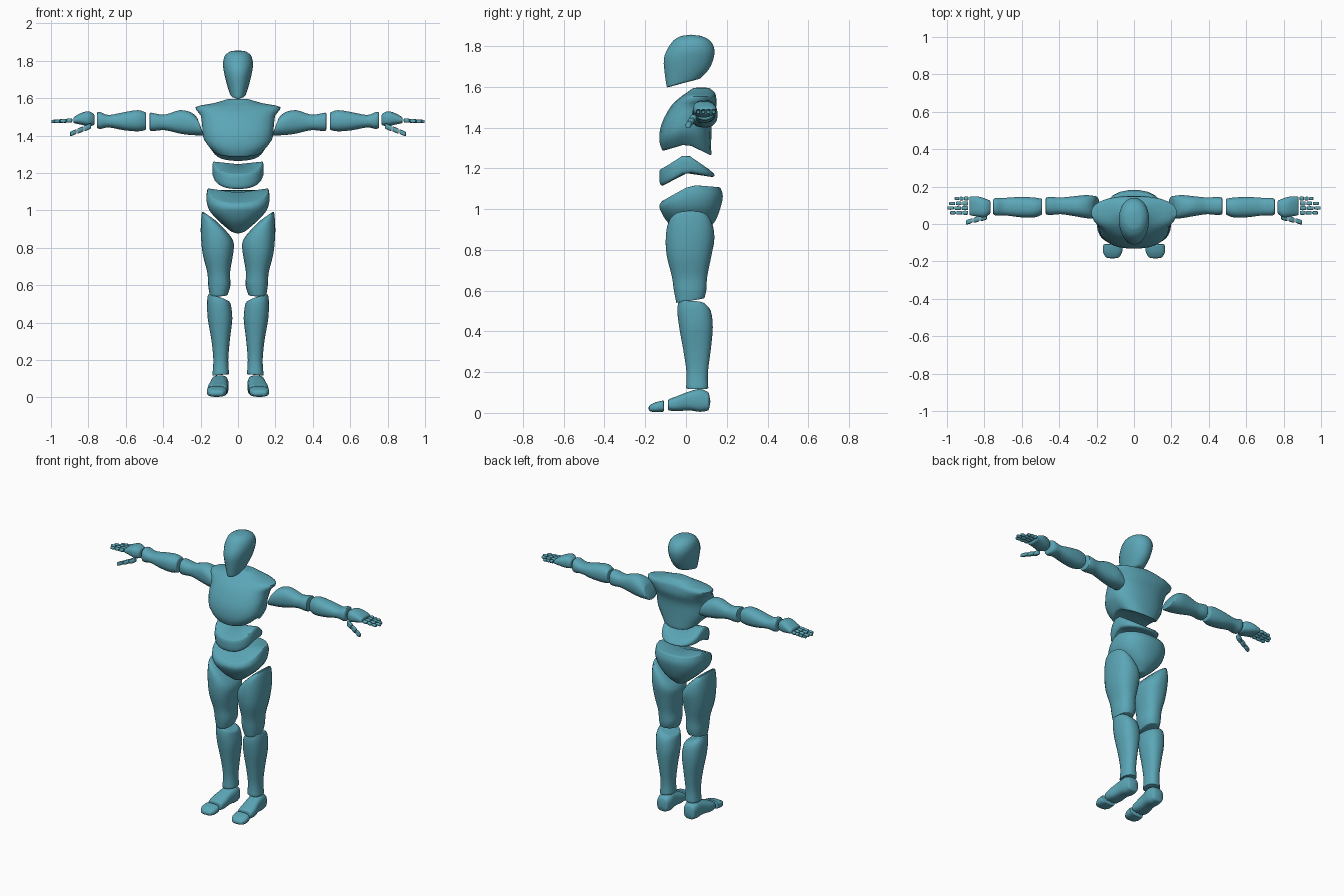
import bpy
import bmesh
import math

cube = bpy.data.objects.get("Cube")
if cube:
    bpy.data.objects.remove(cube, do_unlink=True)

teal = bpy.data.materials.new("teal")
teal.use_nodes = True
teal.diffuse_color = (0.105, 0.38, 0.47, 1)
teal.node_tree.nodes["Principled BSDF"].inputs["Base Color"].default_value = teal.diffuse_color

# How section coordinates (a, b) and length l map to x, y, z
AXES = {
    "z": lambda a, b, l: (a, b, l),
    "x": lambda a, b, l: (l, b, a),
    "y": lambda a, b, l: (a, l, b),
}


def signed_power(value, power):
    return math.copysign(abs(value) ** power, value)


def smooth_rows(rows, steps):
    """Catmull-Rom interpolation between section rows."""
    rows = [tuple(r) + (0,) * (8 - len(r)) for r in rows]
    out = []
    for i in range(len(rows) - 1):
        p, q = rows[i], rows[i + 1]
        before, after = rows[max(i - 1, 0)], rows[min(i + 2, len(rows) - 1)]
        for k in range(steps):
            t = k / steps
            out.append([
                b + t / 2 * (c - a + t * (2 * a - 5 * b + 4 * c - d + t * (3 * (b - c) + d - a)))
                for a, b, c, d in zip(before, p, q, after)])
    return out + [rows[-1]]


def loft(name, rows, axis="z", side=1, power=0.85, bulge=(0, 0), sides=24, steps=3, edge=0.006):
    """Rows: a min, a max, b min, b max, length, tilt along a, shift at b min, shift at b max."""
    place = AXES[axis]
    bm = bmesh.new()
    rings = []
    for a0, a1, b0, b1, l, tilt, low, high in smooth_rows(rows, steps):
        ring = []
        for k in range(sides):
            angle = math.tau * (k + 0.5) / sides
            u = signed_power(math.cos(angle), power)
            v = signed_power(math.sin(angle), power)
            x, y, z = place((a0 + a1 + u * (a1 - a0)) / 2, (b0 + b1 + v * (b1 - b0)) / 2,
                            l + tilt * u + abs(v) * (low if v < 0 else high))
            ring.append(bm.verts.new((x * side, y, z)))
        rings.append(ring)
    for r, s in zip(rings, rings[1:]):
        for k in range(sides):
            j = (k + 1) % sides
            bm.faces.new((r[k], r[j], s[j], s[k]))
    # Capped ends with a rounded rim
    rim = []
    for ring, push in ((rings[0], bulge[0]), (rings[-1], bulge[1])):
        centre = sum((v.co for v in ring), ring[0].co * 0) / sides
        offset = place(0, 0, push)
        middle = bm.verts.new([c + o * (side if i == 0 else 1)
                               for i, (c, o) in enumerate(zip(centre, offset))])
        for k in range(sides):
            pair = ring[k], ring[(k + 1) % sides]
            bm.faces.new((*pair, middle))
            rim.append(bm.edges.get(pair))
    bmesh.ops.recalc_face_normals(bm, faces=bm.faces)
    bmesh.ops.bevel(bm, geom=rim, offset=edge, segments=2, profile=0.5,
                    affect="EDGES", clamp_overlap=True)
    for face in bm.faces:
        face.smooth = True
    mesh = bpy.data.meshes.new(name)
    bm.to_mesh(mesh)
    bm.free()
    mesh.materials.append(teal)
    mesh.set_sharp_from_angle(angle=math.radians(40))
    obj = bpy.data.objects.new(name, mesh)
    bpy.context.collection.objects.link(obj)


def torso_part(name, rows, **options):
    """Symmetric rows: half width, front, back, height, front shift, back shift."""
    loft(name, [(-w, w, f, b, z, 0, *shift) for w, f, b, z, *shift in rows], **options)


def digit(name, start, end, radius, count, side):
    """Finger or thumb as a chain of short separate bones."""
    for i in range(count):
        rows = []
        for t, size in ((0.04, 0.85), (0.5, 1), (0.94, 0.85)):
            f = (i + t) / count
            x, y, z = (p + (q - p) * f for p, q in zip(start, end))
            r = radius * size * (1 - 0.1 * i)
            rows.append((z - r, z + r, y - r, y + r, x))
        loft(f"{name}_{i + 1}", rows, "x", side, 0.7, sides=12, steps=2, edge=0.003)


# Head and torso
torso_part("head", [
    (.042, -.095, .07, 1.62, -.024, .02), (.06, -.105, .112, 1.675, -.01, .01),
    (.075, -.11, .135, 1.735), (.081, -.092, .14, 1.785),
    (.07, -.062, .118, 1.828), (.042, -.025, .075, 1.85)],
    bulge=(0, .006), power=0.95)
torso_part("chest", [
    (.13, -.115, .125, 1.32, -.035, -.058), (.182, -.132, .125, 1.385, -.05, -.03),
    (.192, -.122, .13, 1.445, -.03), (.2, -.075, .15, 1.505),
    (.228, -.025, .148, 1.552), (.13, .005, .14, 1.573), (.055, .035, .115, 1.595)],
    bulge=(.04, .002))
torso_part("abdomen", [
    (.125, -.118, .125, 1.183, -.07, -.025), (.136, -.13, .138, 1.2, -.07, -.04),
    (.138, -.13, .14, 1.25, -.062, -.08), (.132, -.115, .115, 1.274, -.075, -.08)],
    bulge=(.025, .025))
torso_part("pelvis", [
    (.035, -.03, .09, .885), (.095, -.09, .14, .935), (.152, -.12, .168, 1.0, -.02),
    (.17, -.132, .182, 1.065, -.05), (.164, -.118, .168, 1.12, -.08, -.012)],
    bulge=(-.01, .005))

for label, side in (("left", 1), ("right", -1)):
    # Leg
    loft(label + "_thigh", [
        (.055, .152, -.048, .09, .55, 0, -.01, .012), (.04, .16, -.06, .1, .6),
        (.042, .165, -.07, .105, .67), (.025, .19, -.095, .125, .77),
        (.023, .2, -.1, .14, .86, .03), (.055, .195, -.085, .125, .93, .05),
        (.115, .187, -.045, .09, .968, .025)], side=side)
    loft(label + "_shin", [
        (.047, .138, 0, .11, .12, -.004), (.052, .132, .002, .108, .2),
        (.043, .143, -.014, .122, .31), (.03, .162, -.034, .132, .42),
        (.037, .166, -.043, .122, .5, .01), (.045, .16, -.038, .095, .53, .02, .008)],
        side=side)
    # Foot and toe plate, running front to back
    loft(label + "_foot", [
        (.058, .16, .012, .066, -.088), (.055, .162, .008, .082, -.045),
        (.055, .15, .012, .105, .015), (.05, .145, .005, .118, .07),
        (.06, .138, .012, .1, .112)], "y", side, 0.7, bulge=(0, .008))
    loft(label + "_toes", [
        (.08, .15, .008, .036, -.18), (.063, .166, .003, .052, -.15),
        (.06, .164, .006, .062, -.108)], "y", side, 0.7, bulge=(-.005, 0))
    # Arm
    loft(label + "_upper_arm", [
        (1.4, 1.495, .03, .148, .2, .018), (1.402, 1.524, .03, .155, .25),
        (1.41, 1.536, .04, .15, .31), (1.428, 1.512, .052, .142, .39),
        (1.425, 1.518, .048, .145, .44), (1.425, 1.524, .05, .142, .472)], "x", side)
    loft(label + "_forearm", [
        (1.43, 1.523, .05, .135, .492), (1.422, 1.536, .034, .142, .535),
        (1.428, 1.525, .036, .145, .61), (1.443, 1.51, .046, .14, .69),
        (1.435, 1.525, .044, .14, .735), (1.44, 1.525, .052, .132, .754)], "x", side)
    # Hand
    loft(label + "_palm", [
        (1.455, 1.515, .055, .125, .768), (1.45, 1.53, .035, .138, .8),
        (1.458, 1.52, .04, .148, .84), (1.466, 1.498, .047, .147, .88)], "x", side, 0.75)
    for finger, y, tip in (("index", .06, .985), ("middle", .085, 1.0),
                           ("ring", .11, .99), ("little", .136, .96)):
        digit(f"{label}_{finger}_finger", (.885, y, 1.481), (tip, y, 1.475), .0115, 3, side)
    digit(label + "_thumb", (.785, .04, 1.452), (.9, .008, 1.407), .017, 3, side)
